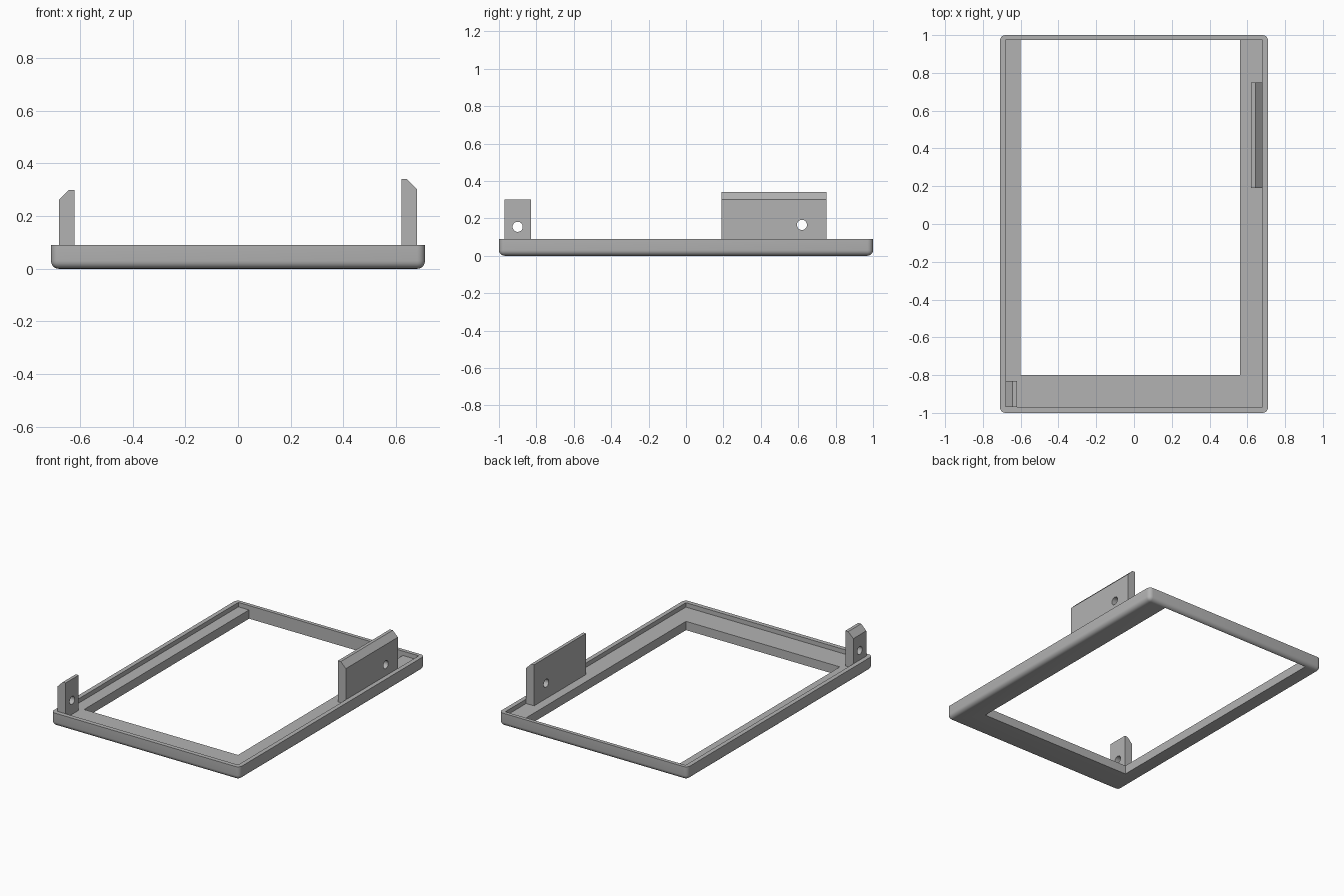
import bpy
import bmesh
import math
from mathutils import Matrix, Vector

default = bpy.data.objects.get("Cube")
if default:
    bpy.data.objects.remove(default, do_unlink=True)

# Single grey plastic
GREY = (0.45, 0.45, 0.45, 1)
plastic = bpy.data.materials.new("grey plastic")
plastic.use_nodes = True
plastic.diffuse_color = GREY
plastic.node_tree.nodes["Principled BSDF"].inputs["Base Color"].default_value = GREY


def to_object(name, bm):
    bmesh.ops.recalc_face_normals(bm, faces=bm.faces[:])
    mesh = bpy.data.meshes.new(name)
    bm.to_mesh(mesh)
    bm.free()
    mesh.materials.append(plastic)
    obj = bpy.data.objects.new(name, mesh)
    bpy.context.scene.collection.objects.link(obj)
    return obj


def box(low, high):
    low, high = Vector(low), Vector(high)
    bm = bmesh.new()
    place = Matrix.Translation((low + high) / 2) @ Matrix.Diagonal((*(high - low), 1))
    bmesh.ops.create_cube(bm, size=1, matrix=place)
    return bm


def cut(obj, cutter):
    """Subtract the cutter, bake the result and discard the cutter."""
    cutter.hide_render = True
    mod = obj.modifiers.new("cut", 'BOOLEAN')
    mod.operation = 'DIFFERENCE'
    mod.solver = 'EXACT'
    mod.object = cutter
    bpy.context.view_layer.update()
    graph = bpy.context.evaluated_depsgraph_get()
    baked = bpy.data.meshes.new_from_object(obj.evaluated_get(graph))
    obj.modifiers.clear()
    obj.data = baked
    bpy.data.objects.remove(cutter, do_unlink=True)


def smooth(obj):
    bpy.ops.object.select_all(action='DESELECT')
    obj.select_set(True)
    bpy.context.view_layer.objects.active = obj
    bpy.ops.object.shade_smooth_by_angle(angle=math.radians(35))


# Bezel: tray with rounded corners and underside
RIM, FLOOR = 0.09, 0.06
bm = box((-0.71, -1, 0), (0.71, 1, RIM))
rounded = [e for e in bm.edges if any(v.co.z < RIM / 2 for v in e.verts)]
bmesh.ops.bevel(bm, geom=rounded, offset=0.03, segments=5, profile=0.5,
                affect='EDGES', clamp_overlap=True)
bezel = to_object("bezel_frame", bm)

# Shallow recess inside the rim, then the off-centre window
BACK = 0.975
cut(bezel, to_object("recess_cutter", box((-0.68, -0.97, FLOOR), (0.68, BACK, 0.2))))
cut(bezel, to_object("window_cutter", box((-0.60, -0.80, -0.1), (0.56, BACK, 0.2))))
smooth(bezel)


def tab(name, side, y0, y1, top, slope, hole_y, hole_z):
    """Upright tab with a chamfered outer top edge and a screw hole."""
    profile = [(0.62, FLOOR - 0.01), (0.68, FLOOR - 0.01), (0.68, top - slope),
               (0.68 - slope, top), (0.62, top)]
    bm = bmesh.new()
    face = bm.faces.new([bm.verts.new((side * x, y0, z)) for x, z in profile])
    ends = bmesh.ops.extrude_face_region(bm, geom=[face])["geom"]
    bmesh.ops.translate(bm, vec=(0, y1 - y0, 0),
                        verts=[v for v in ends if isinstance(v, bmesh.types.BMVert)])
    obj = to_object(name, bm)

    drill = bmesh.new()
    bmesh.ops.create_cone(drill, cap_ends=True, segments=32, radius1=0.027,
                          radius2=0.027, depth=0.3,
                          matrix=Matrix.Translation((side * 0.65, hole_y, hole_z))
                          @ Matrix.Rotation(math.pi / 2, 4, 'Y'))
    cut(obj, to_object("drill_cutter", drill))
    smooth(obj)


# Mounting tabs
tab("left_mounting_tab", 1, 0.19, 0.75, 0.34, 0.038, 0.62, 0.165)
tab("right_mounting_tab", -1, -0.97, -0.83, 0.30, 0.038, -0.90, 0.155)
